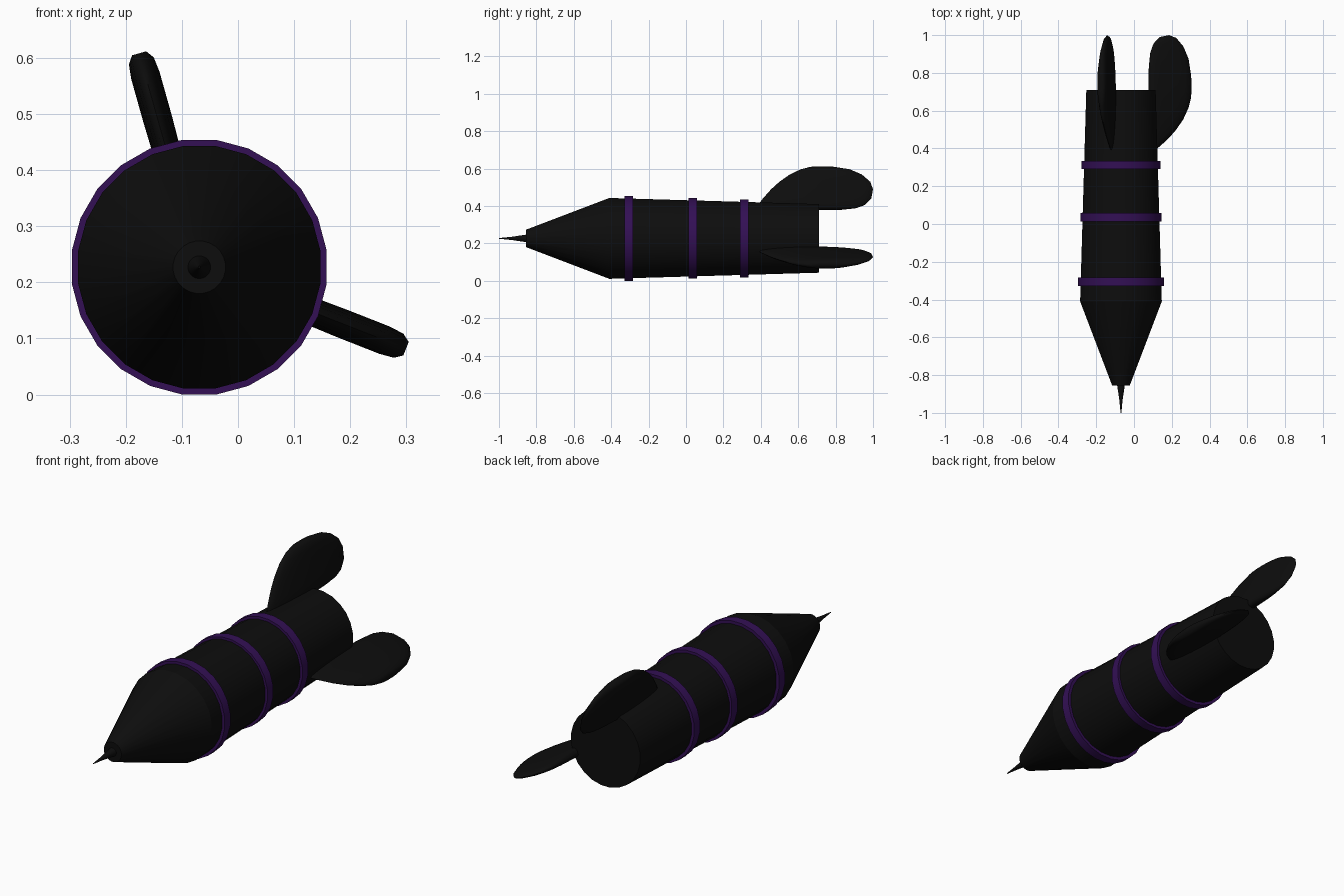
import bpy, bmesh
from math import sin, cos, pi, radians
from mathutils import Vector

cube = bpy.data.objects.get("Cube")
if cube:
    bpy.data.objects.remove(cube, do_unlink=True)

SIDES = 24
AXIS = Vector((-0.069, 0, 0.227))   # centre line of the body


def material(name, rgb):
    m = bpy.data.materials.new(name)
    m.use_nodes = True
    m.diffuse_color = (*rgb, 1)
    m.node_tree.nodes["Principled BSDF"].inputs["Base Color"].default_value = (*rgb, 1)
    return m


black = material("black", (0.004, 0.004, 0.004))
purple = material("purple", (0.033, 0.005, 0.09))


def loft(name, rings, mat, angle=30):
    """Skin a list of equal-sized point rings and cap both ends."""
    bm = bmesh.new()
    loops = [[bm.verts.new(p) for p in ring] for ring in rings]
    for a, b in zip(loops, loops[1:]):
        for i in range(len(a)):
            j = (i + 1) % len(a)
            bm.faces.new((a[i], a[j], b[j], b[i]))
    bm.faces.new(loops[0])
    bm.faces.new(loops[-1])
    bmesh.ops.recalc_face_normals(bm, faces=bm.faces)
    me = bpy.data.meshes.new(name)
    bm.to_mesh(me)
    bm.free()
    me.materials.append(mat)
    ob = bpy.data.objects.new(name, me)
    bpy.context.collection.objects.link(ob)
    bpy.ops.object.select_all(action='DESELECT')
    ob.select_set(True)
    bpy.context.view_layer.objects.active = ob
    bpy.ops.object.shade_smooth_by_angle(angle=radians(angle))
    return ob


def turned(name, profile, mat):
    """Revolve (y, radius) stations about the body axis."""
    turn = [(i + 0.5) * 2 * pi / SIDES for i in range(SIDES)]
    return loft(name, [[AXIS + Vector((r * cos(a), y, r * sin(a))) for a in turn]
                       for y, r in profile], mat)


# Body, nose cone and needle
turned("body", [(-0.41, 0.218), (0.71, 0.185)], black)
turned("nose_cone", [(-0.855, 0.047), (-0.41, 0.218)], black)
turned("nose_needle", [(-1.0, 0.002), (-0.93, 0.009), (-0.85, 0.021)], black)

# Raised bands
for label, y, r in (("front", -0.306, 0.229), ("middle", 0.036, 0.217), ("rear", 0.312, 0.21)):
    turned(label + "_band", [(y - 0.022, r), (y + 0.022, r)], purple)

# Swept fins: radius from axis, front y, back y, half thickness
FIN = [(0.16, 0.46, 0.84, 0.012), (0.168, 0.4, 0.91, 0.02), (0.185, 0.385, 0.955, 0.024),
       (0.22, 0.41, 0.99, 0.025), (0.273, 0.455, 1.0, 0.026), (0.315, 0.5, 0.985, 0.026),
       (0.355, 0.555, 0.94, 0.026), (0.382, 0.61, 0.88, 0.023), (0.396, 0.66, 0.8, 0.013)]


def fin(name, degrees):
    a = radians(degrees)
    out, side = Vector((cos(a), 0, sin(a))), Vector((-sin(a), 0, cos(a)))
    rings = []
    for r, y0, y1, t in FIN:
        rings.append([AXIS + out * r + side * (t * sin(k * pi / 12))
                      + Vector((0, (y0 + y1) / 2 + (y1 - y0) / 2 * cos(k * pi / 12), 0))
                      for k in range(24)])
    loft(name, rings, black, 60)


fin("upper_fin", 105.7)
fin("left_fin", -21.5)
